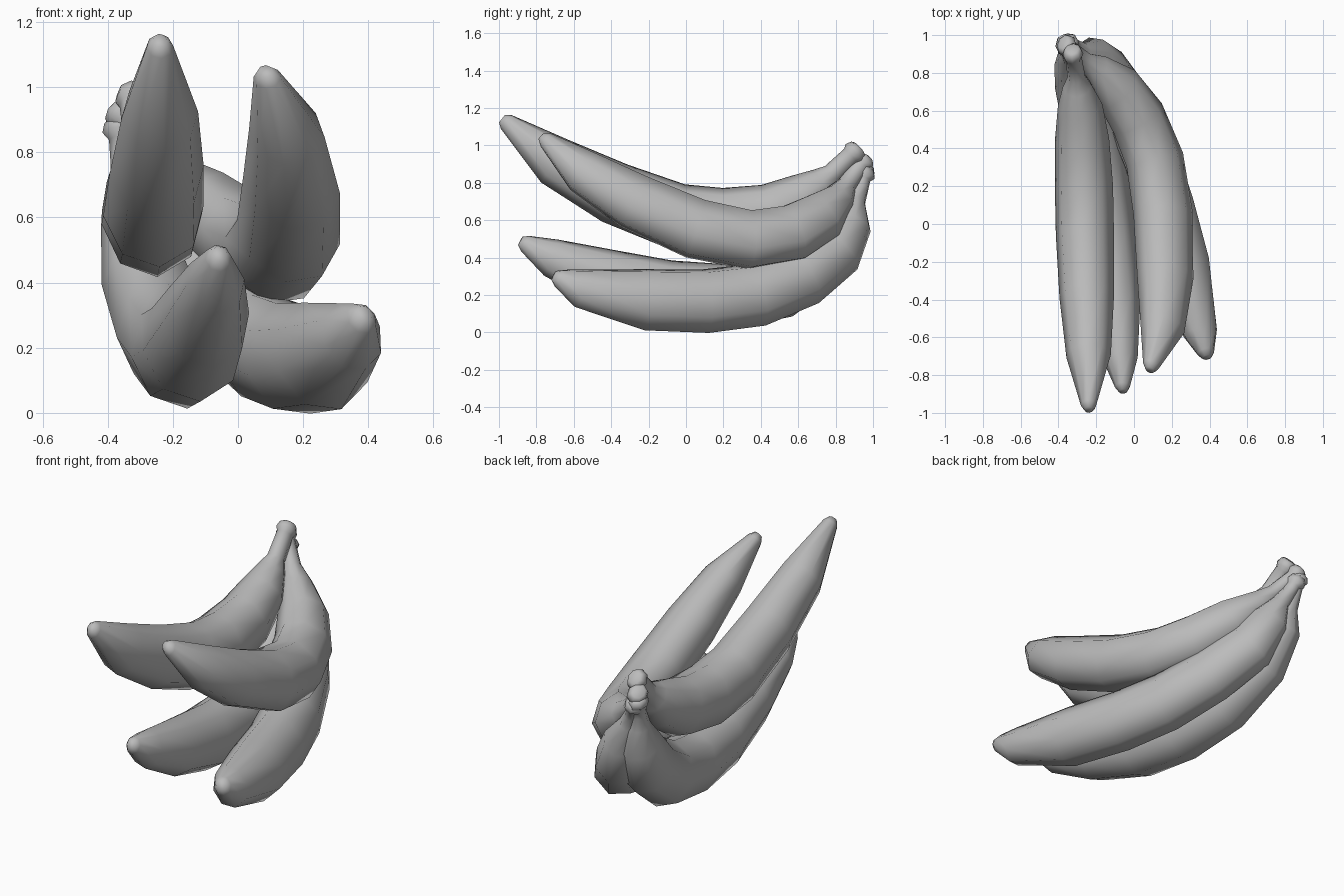
import bpy, bmesh, math
from mathutils import Vector

cube = bpy.data.objects.get("Cube")
if cube:
    bpy.data.objects.remove(cube, do_unlink=True)

SIDES = 8

# One plain material for the whole bunch
skin = bpy.data.materials.new("plain grey")
skin.use_nodes = True
grey = (0.5, 0.5, 0.5, 1)
skin.diffuse_color = grey
skin.node_tree.nodes["Principled BSDF"].inputs["Base Color"].default_value = grey


def build_fruit(name, path):
    """Loft rings along a path of (x, y, z, radius) from blossom tip to stem."""
    centres = [Vector(p[:3]) for p in path]
    radii = [p[3] for p in path]

    # Blunt blossom tip
    lead = (centres[0] - centres[1]).normalized()
    centres.insert(0, centres[0] + lead * 0.03)
    radii.insert(0, radii[0] * 0.55)

    # Flared knob where the stem was cut
    end, lead = centres[-1], (centres[-1] - centres[-2]).normalized()
    for step, radius in ((0.025, 0.06), (0.055, 0.05), (0.065, 0.035)):
        centres.append(end + lead * step)
        radii.append(radius)

    # Normal of the plane in which the fruit bends
    middle = centres[len(centres) // 2]
    normal = (centres[0] - middle).cross(end - middle).normalized()

    bm = bmesh.new()
    rings = []
    last = len(centres) - 1
    for i, (centre, radius) in enumerate(zip(centres, radii)):
        tangent = (centres[min(i + 1, last)] - centres[max(i - 1, 0)]).normalized()
        side = (normal - tangent * normal.dot(tangent)).normalized()
        up = tangent.cross(side)
        ring = []
        for k in range(SIDES):
            a = math.tau * k / SIDES
            offset = side * math.cos(a) * 0.91 + up * math.sin(a) * 1.05
            ring.append(bm.verts.new(centre + offset * radius))
        rings.append(ring)
    for lower, upper in zip(rings, rings[1:]):
        for k in range(SIDES):
            n = (k + 1) % SIDES
            bm.faces.new((lower[k], lower[n], upper[n], upper[k]))
    bm.faces.new(rings[0])
    bm.faces.new(rings[-1])
    bmesh.ops.recalc_face_normals(bm, faces=bm.faces)

    mesh = bpy.data.meshes.new(name)
    bm.to_mesh(mesh)
    bm.free()
    mesh.materials.append(skin)
    obj = bpy.data.objects.new(name, mesh)
    bpy.context.collection.objects.link(obj)
    bpy.ops.object.select_all(action="DESELECT")
    obj.select_set(True)
    bpy.context.view_layer.objects.active = obj
    bpy.ops.object.shade_smooth_by_angle(angle=math.radians(60))


# Upper pair
build_fruit("upper_right_banana", [
    (-.24, -.96, 1.125, .045), (-.24, -.7, .915, .13), (-.25, -.38, .745, .16),
    (-.26, -.05, .62, .17), (-.265, .2, .595, .17), (-.275, .45, .63, .158),
    (-.285, .63, .72, .13), (-.3, .73, .8, .085), (-.305, .78, .85, .052),
    (-.32, .88, .945, .048)])
build_fruit("upper_left_banana", [
    (.09, -.75, 1.03, .045), (.15, -.55, .86, .122), (.165, -.28, .7, .155),
    (.155, .05, .555, .165), (.11, .34, .495, .163), (.02, .56, .53, .157),
    (-.09, .72, .62, .137), (-.2, .82, .72, .085), (-.26, .86, .79, .05),
    (-.34, .93, .89, .042)])

# Lower pair
build_fruit("lower_right_banana", [
    (-.06, -.86, .475, .045), (-.07, -.72, .4, .1), (-.1, -.42, .29, .15),
    (-.14, -.1, .21, .17), (-.175, .2, .19, .17), (-.22, .5, .25, .17),
    (-.28, .74, .41, .155), (-.315, .86, .59, .118), (-.335, .895, .71, .06),
    (-.355, .925, .79, .042), (-.36, .94, .84, .04)])
build_fruit("lower_left_banana", [
    (.38, -.68, .29, .05), (.35, -.57, .235, .105), (.26, -.22, .175, .165),
    (.17, .1, .167, .17), (.08, .37, .2, .168), (-.03, .62, .3, .162),
    (-.15, .8, .44, .148), (-.22, .875, .59, .118), (-.275, .9, .71, .06),
    (-.31, .935, .78, .042), (-.33, .945, .82, .04)])
